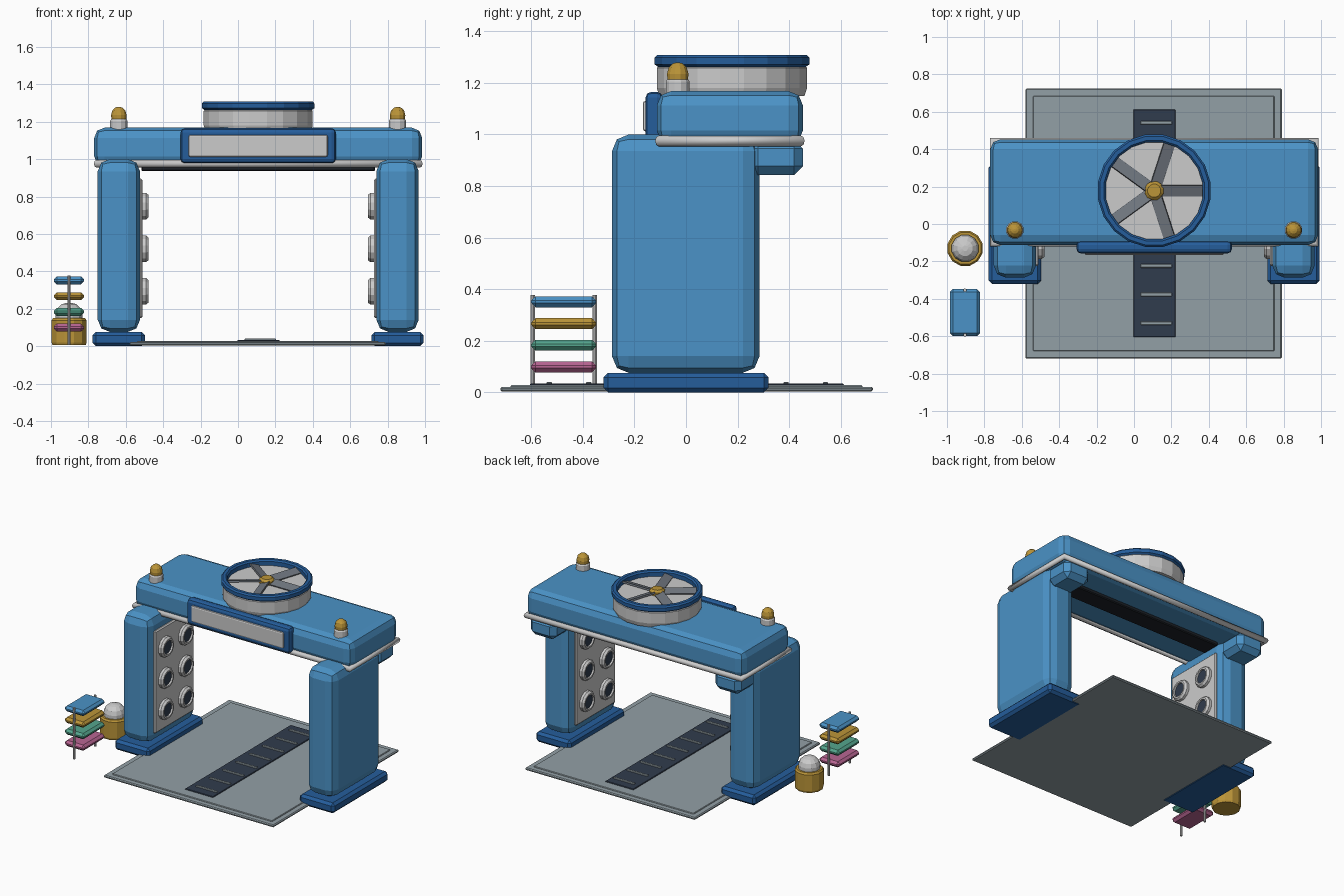
import bpy, bmesh, math
from mathutils import Matrix, Vector

if "Cube" in bpy.data.objects:
    bpy.data.objects.remove(bpy.data.objects["Cube"])


def material(name, r, g, b):
    m = bpy.data.materials.new(name)
    m.diffuse_color = (r, g, b, 1)
    m.use_nodes = True
    m.node_tree.nodes["Principled BSDF"].inputs["Base Color"].default_value = m.diffuse_color
    return m


BLUE = material("blue", 0.07, 0.29, 0.57)
NAVY = material("dark_blue", 0.018, 0.11, 0.33)
MAT = material("mat_grey", 0.29, 0.35, 0.38)
SLATE = material("slate", 0.03, 0.045, 0.075)
BLACK = material("black", 0.012, 0.015, 0.02)
STEEL = material("steel", 0.16, 0.18, 0.21)
GOLD = material("yellow", 0.5, 0.3, 0.04)
GREEN = material("green", 0.09, 0.38, 0.27)
PINK = material("pink", 0.48, 0.13, 0.29)
CX = 0.108          # centre of the gantry
SIDE = 0.745        # pillar distance from that centre


def finish(name, bm, mat=None):
    bmesh.ops.recalc_face_normals(bm, faces=bm.faces)
    me = bpy.data.meshes.new(name)
    bm.to_mesh(me)
    bm.free()
    ob = bpy.data.objects.new(name, me)
    bpy.context.collection.objects.link(ob)
    if mat:
        me.materials.append(mat)
    return ob


def box(name, x, y, z, mat=None, bevel=0.0, segments=1):
    """Box from (min, max) ranges, with an optional bevel."""
    bm = bmesh.new()
    bmesh.ops.create_cube(bm, size=1)
    for v in bm.verts:
        v.co = Vector([(r[0] + r[1]) / 2 + c * (r[1] - r[0])
                       for c, r in zip(v.co, (x, y, z))])
    ob = finish(name, bm, mat)
    if bevel:
        mod = ob.modifiers.new("Bevel", 'BEVEL')
        mod.width, mod.segments = bevel, segments
    return ob


def lathe(name, profile, sides, loc, mat=None, closed=False, axis=None):
    """Turn (radius, height) points about z, or about another axis."""
    bm = bmesh.new()
    rings = [[bm.verts.new((r * math.cos(a), r * math.sin(a), h))
              for a in (math.tau * (i + 0.5) / sides for i in range(sides))]
             for r, h in profile]
    pairs = list(zip(rings, rings[1:]))
    if closed:
        pairs.append((rings[-1], rings[0]))
    else:
        bm.faces.new(rings[0])
        bm.faces.new(rings[-1])
    for a, b in pairs:
        for i in range(sides):
            j = (i + 1) % sides
            bm.faces.new((a[i], a[j], b[j], b[i]))
    rot = Vector(axis or (0, 0, 1)).to_track_quat('Z', 'Y').to_matrix().to_4x4()
    bm.transform(Matrix.Translation(loc) @ rot)
    return finish(name, bm, mat)


# Floor mat and guide strip
box("floor_mat", (-0.58, 0.79), (-0.72, 0.725), (0.004, 0.022), MAT, 0.006)
box("floor_mat_inset", (-0.54, 0.75), (-0.68, 0.685), (0.015, 0.028), MAT, 0.004)
box("guide_strip", (-0.004, 0.222), (-0.605, 0.612), (0.02, 0.034), SLATE, 0.003)
for i in range(8):
    y = -0.53 + i * 0.153
    box(f"guide_bar_{i + 1}", (0.035, 0.203), (y - 0.01, y + 0.01),
        (0.03, 0.041), MAT, 0.003)

# Pillars with feet, brackets, nozzle panels and beacons
for side, s in (("left", -1), ("right", 1)):
    px = CX + s * SIDE
    box(f"{side}_foot", (px - 0.14, px + 0.14), (-0.32, 0.32), (0, 0.076), NAVY, 0.018)
    box(f"{side}_pillar", (px - 0.113, px + 0.113), (-0.287, 0.285),
        (0.076, 1.0), BLUE, 0.065, 2)
    box(f"{side}_bracket", (px - 0.105, px + 0.105), (0.245, 0.453),
        (0.842, 0.98), BLUE, 0.035, 1)
    inner = px - s * 0.113
    box(f"{side}_nozzle_panel", sorted((inner + s * 0.02, inner - s * 0.014)),
        (-0.225, 0.225), (0.15, 0.895), None, 0.008)
    for row, z in enumerate((0.293, 0.52, 0.748)):
        for col, y in enumerate((-0.115, 0.115)):
            tag = f"{side}_nozzle_{row + 1}_{col + 1}"
            at = (inner - s * 0.008, y, z)
            lathe(tag, [(0.074, 0), (0.074, 0.024), (0.062, 0.038),
                        (0.05, 0.038), (0.046, 0.0)], 12, at, None, True, (-s, 0, 0))
            lathe(tag + "_core", [(0.05, 0), (0.05, 0.026)], 12, at, SLATE, False,
                  (-s, 0, 0))
    lathe(f"{side}_beacon_base", [(0.048, 1.15), (0.048, 1.205), (0.042, 1.214)],
          12, (px, -0.032, 0))
    lathe(f"{side}_beacon", [(0.041, 1.21), (0.043, 1.235), (0.036, 1.26),
                             (0.02, 1.275), (0.006, 1.279)], 12, (px, -0.032, 0), GOLD)

# Cross beam with underside slot
box("cross_beam", (CX - 0.877, CX + 0.877), (-0.113, 0.453), (0.96, 1.168), BLUE, 0.055, 2)
box("underside_slot", (CX - 0.625, CX + 0.625), (0.11, 0.245), (0.936, 0.975), BLACK, 0.006)

# Trim tube around the beam
cu = bpy.data.curves.new("beam_trim", 'CURVE')
cu.dimensions = '3D'
cu.bevel_depth, cu.bevel_resolution = 0.021, 2
sp = cu.splines.new('POLY')
sp.points.add(3)
for p, (sx, y) in zip(sp.points, ((-1, -0.105), (1, -0.105), (1, 0.445), (-1, 0.445))):
    p.co = (CX + sx * 0.864, y, 0.975, 1)
sp.use_cyclic_u = True
bpy.context.collection.objects.link(bpy.data.objects.new("beam_trim", cu))

# Front sign
box("sign_frame", (CX - 0.415, CX + 0.415), (-0.157, -0.09), (0.978, 1.165), NAVY, 0.022, 2)
box("sign_panel", (CX - 0.372, CX + 0.372), (-0.167, -0.14), (1.012, 1.13), None, 0.01, 2)

# Roof fan
FAN = (CX, 0.178, 0)
lathe("fan_drum", [(0.285, 1.15), (0.295, 1.18), (0.295, 1.258), (0.285, 1.268)], 20, FAN)
lathe("fan_ring", [(0.29, 1.262), (0.304, 1.272), (0.304, 1.298), (0.294, 1.308),
                   (0.272, 1.308), (0.262, 1.298), (0.262, 1.262)], 20, FAN, NAVY, True)
for i in range(5):
    blade = box(f"fan_blade_{i + 1}", (0.03, 0.265), (-0.031, 0.031), (-0.006, 0.006), STEEL)
    blade.data.transform(Matrix.Translation((FAN[0], FAN[1], 1.28))
                         @ Matrix.Rotation(math.tau * i / 5, 4, 'Z')
                         @ Matrix.Rotation(math.radians(18), 4, 'X'))
lathe("fan_hub", [(0.052, 1.26), (0.052, 1.29), (0.036, 1.304)], 12, FAN, GOLD)

# Bucket with a domed lid
BUCKET = (-0.903, -0.13, 0)
lathe("bucket", [(0.092, 0.006), (0.097, 0.02), (0.097, 0.138), (0.088, 0.15)], 12, BUCKET, GOLD)
lathe("bucket_dome", [(0.074, 0.14), (0.074, 0.175), (0.064, 0.203),
                      (0.042, 0.224), (0.015, 0.231)], 12, BUCKET)

# Towel rack
for i, (tone, mat) in enumerate((("pink", PINK), ("green", GREEN),
                                 ("yellow", GOLD), ("blue", BLUE))):
    z = 0.099 + i * 0.084
    box(f"{tone}_towel", (-0.985, -0.823), (-0.6, -0.348), (z - 0.021, z + 0.021),
        mat, 0.016)
for name, y in (("front", -0.594), ("back", -0.354)):
    lathe(f"{name}_rack_post", [(0.009, 0.006), (0.009, 0.378)], 8, (-0.904, y, 0))
